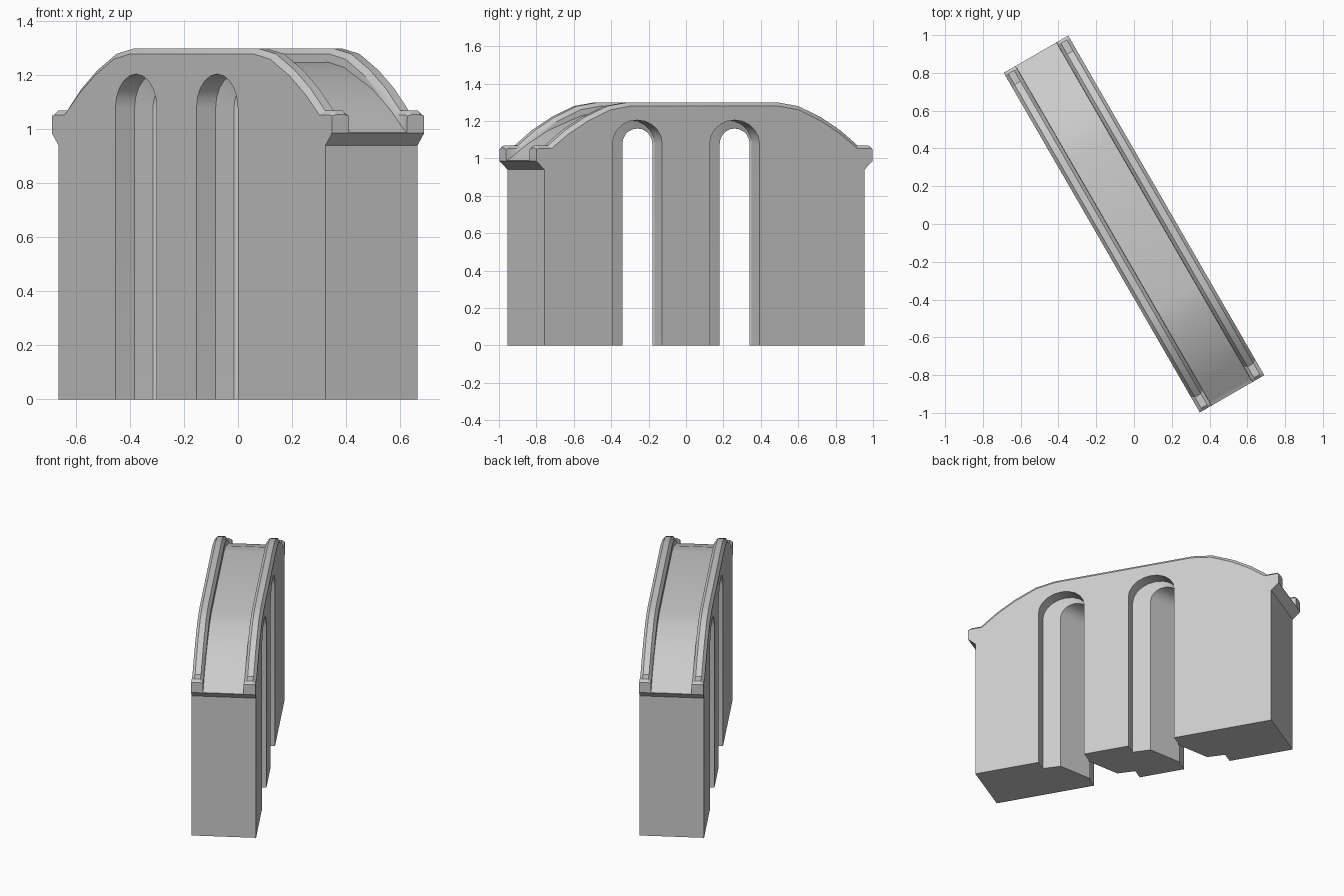
import bpy, bmesh, math

if "Cube" in bpy.data.objects:
    bpy.data.objects.remove(bpy.data.objects["Cube"])

ANGLE = math.radians(-60)
HALF_W, RAIL_IN, BEVEL = 0.197, 0.125, 0.018


def loft(name, rings):
    """Closed solid from equal-length rings of (x, y, z)."""
    bm = bmesh.new()
    loops = [[bm.verts.new(p) for p in r] for r in rings]
    n = len(loops[0])
    for a, b in zip(loops, loops[1:]):
        for i in range(n):
            j = (i + 1) % n
            bm.faces.new((a[i], a[j], b[j], b[i]))
    bm.faces.new(loops[0][::-1])
    bm.faces.new(loops[-1])
    bmesh.ops.recalc_face_normals(bm, faces=bm.faces)
    me = bpy.data.meshes.new(name)
    bm.to_mesh(me)
    bm.free()
    ob = bpy.data.objects.new(name, me)
    bpy.context.collection.objects.link(ob)
    ob.rotation_euler.z = ANGLE
    return ob


# Half profiles along the length: end wall with cornice, then a top line
base = [(0.988, 0), (0.988, 0.94), (1.038, 0.986)]
rail_top = [(1.038, 1.055), (1.022, 1.07), (0.955, 1.07), (0.85, 1.15),
            (0.73, 1.22), (0.59, 1.28), (0.46, 1.30)]
rail_edge = [(1.038, 1.05), (1.025, 1.053), (0.945, 1.053), (0.84, 1.13),
             (0.72, 1.2), (0.58, 1.26), (0.455, 1.28)]
deck = [(1.038, 0.988), (1.03, 0.991), (1.015, 1.0), (0.91, 1.075),
        (0.78, 1.15), (0.57, 1.23), (0.45, 1.25)]


def section(top, v):
    half = base + top
    return [(u, v, z) for u, z in half] + [(-u, v, z) for u, z in reversed(half)]


# Wall body: two bevelled parapets with a sunken deck between them
stations = [(rail_edge, HALF_W), (rail_top, HALF_W - BEVEL),
            (rail_top, RAIL_IN + BEVEL), (rail_edge, RAIL_IN), (deck, RAIL_IN - 0.001)]
rings = [section(t, -v) for t, v in stations] + [section(t, v) for t, v in reversed(stations)]
wall = loft("arched_wall", rings)


def arch(cu, half, rise, v, spring=1.08, n=10):
    pts = [(cu + half, v, -0.1)]
    for i in range(n + 1):
        a = math.pi * i / n
        pts.append((cu + half * math.cos(a), v, spring + rise * math.sin(a)))
    return pts + [(cu - half, v, -0.1)]


# Openings: skewed tunnel running along world x, square recess on both faces
cutters = []
for y in (-0.26, 0.26):
    def centre(v):
        return (0.5 * v - y) / 0.866
    rings = []
    for s in (-1, 1):
        side = [arch(centre(s * HALF_W), 0.153, 0.125, s * 0.25),
                arch(centre(s * HALF_W), 0.153, 0.125, s * 0.115),
                arch(centre(s * 0.103), 0.092, 0.08, s * 0.103)]
        rings += side if s < 0 else side[::-1]
    cut = loft("opening_cutter", rings)
    cut.hide_render = True
    cutters.append(cut)

bpy.context.view_layer.objects.active = wall
wall.select_set(True)
for cut in cutters:
    mod = wall.modifiers.new("opening", 'BOOLEAN')
    mod.operation = 'DIFFERENCE'
    mod.solver = 'EXACT'
    mod.object = cut
    bpy.ops.object.modifier_apply(modifier=mod.name)
for cut in cutters:
    bpy.data.objects.remove(cut)

bpy.ops.object.shade_smooth_by_angle(angle=math.radians(25))
